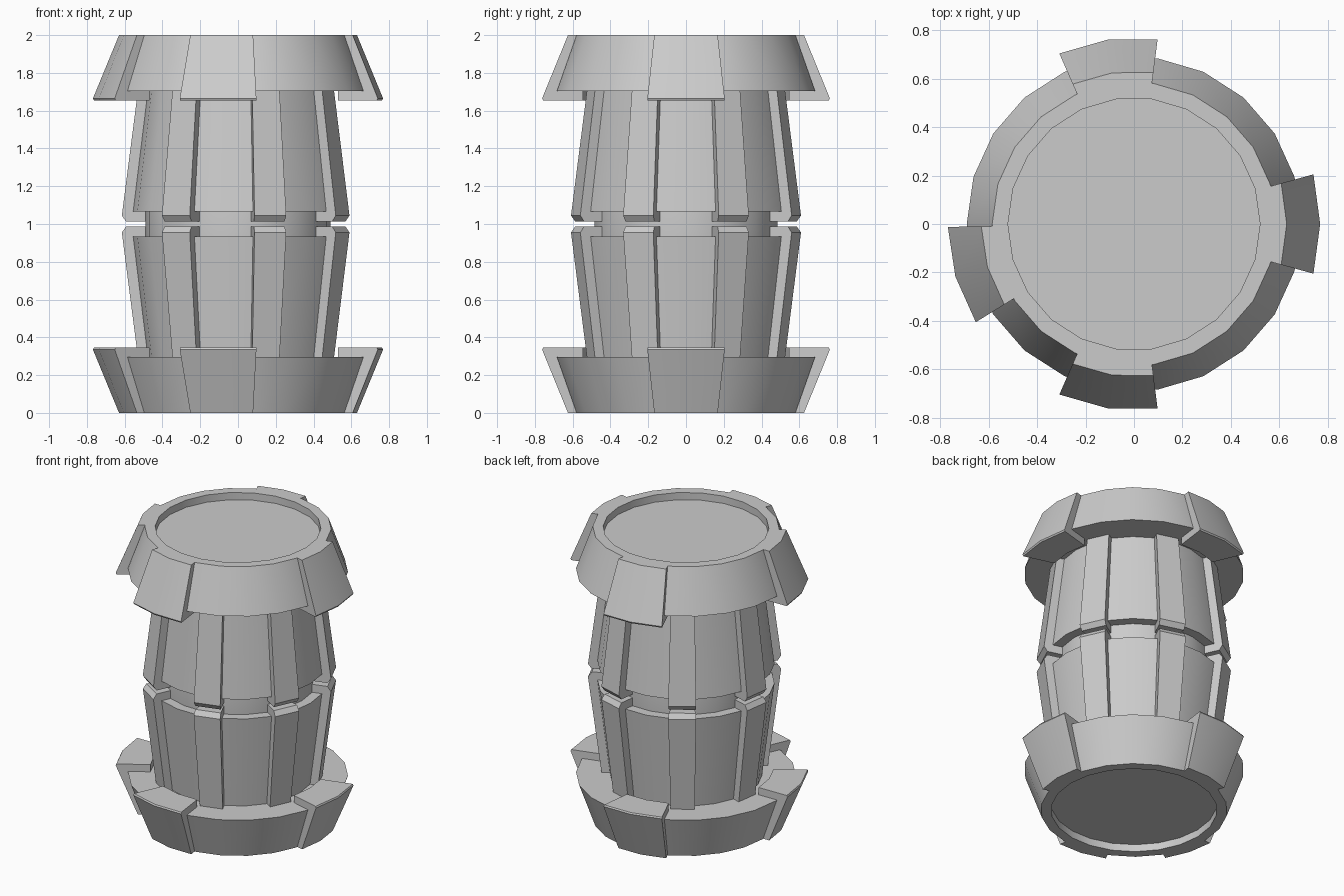
import bpy, bmesh, math

if "Cube" in bpy.data.objects:
    bpy.data.objects.remove(bpy.data.objects["Cube"])

N = 22                      # sides of the barrel
STEP = 2 * math.pi / N


def sweep(name, profile, start=0, end=N, inset=0.0):
    """Sweep a closed (radius, z) profile from side start to side end."""
    full = end - start == N
    angles = [i * STEP for i in range(start, end + (0 if full else 1))]
    if not full:
        angles[0] += inset
        angles[-1] -= inset
    bm = bmesh.new()
    rows = [[bm.verts.new((r * math.cos(a), r * math.sin(a), z)) for r, z in profile]
            for a in angles]
    n = len(profile)
    pairs = list(zip(rows, rows[1:])) + ([(rows[-1], rows[0])] if full else [])
    for a, b in pairs:
        for j in range(n):
            k = (j + 1) % n
            if profile[j][0] == 0 and profile[k][0] == 0:
                continue    # edge lying on the axis
            bm.faces.new((a[j], b[j], b[k], a[k]))
    if not full:
        bm.faces.new(rows[0])
        bm.faces.new(rows[-1])
    bmesh.ops.remove_doubles(bm, verts=bm.verts, dist=1e-5)
    bmesh.ops.recalc_face_normals(bm, faces=bm.faces)
    me = bpy.data.meshes.new(name)
    bm.to_mesh(me)
    bm.free()
    ob = bpy.data.objects.new(name, me)
    bpy.context.collection.objects.link(ob)
    bpy.ops.object.select_all(action='DESELECT')
    ob.select_set(True)
    bpy.context.view_layer.objects.active = ob
    bpy.ops.object.shade_smooth_by_angle(angle=math.radians(30))
    return ob


# Profiles of the upper half; the lower half is its mirror about z = 1
COLLAR = [(0, 1.95), (0.52, 1.95), (0.52, 2.0), (0.585, 2.0), (0.69, 1.705), (0, 1.705)]
BLOCK = [(0.55, 2.0), (0.63, 2.0), (0.768, 1.665), (0.763, 1.655), (0.55, 1.655)]
PANEL = [(0.44, 1.72), (0.475, 1.72), (0.555, 1.067), (0.46, 1.067)]
RIB = [(0.44, 1.72), (0.528, 1.72), (0.615, 1.045), (0.592, 1.012), (0.46, 1.012)]

BLOCKS = [-1, 5, 11, 15]                # first side of each two-sided block
RIBS = [1, 4, 7, 10, 14, 17, 20]        # side covered by each rib

# Inner core
sweep("core", [(0, 0.29), (0.45, 0.29), (0.49, 0.93), (0.49, 1.07), (0.45, 1.71), (0, 1.71)])

for half in ("upper", "lower"):
    def prof(p):
        return p if half == "upper" else [(r, 2 - z) for r, z in p]

    # End collar with recessed cap
    sweep(half + "_collar", prof(COLLAR))
    # Raised blocks on the collar
    for s in BLOCKS:
        sweep(half + "_collar_block", prof(BLOCK), s, s + 2, math.radians(0.9))
    # Ribs, with wall panels filling the spaces between them
    for s, nxt in zip(RIBS, RIBS[1:] + [RIBS[0] + N]):
        sweep(half + "_rib", prof(RIB), s, s + 1)
        sweep(half + "_panel", prof(PANEL), s + 1, nxt)
